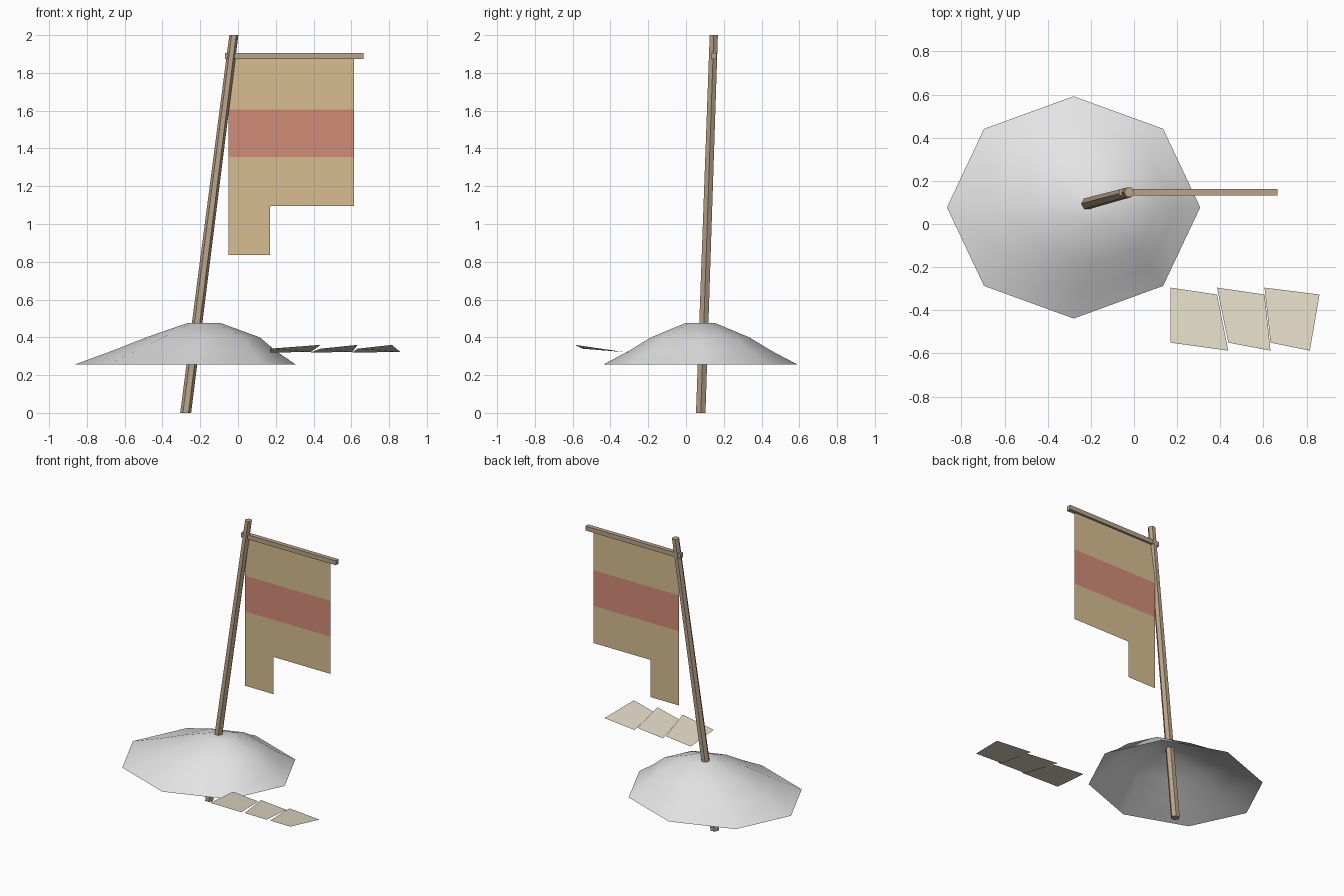
import bpy
import math
from mathutils import Vector

cube = bpy.data.objects.get("Cube")
if cube:
    bpy.data.objects.remove(cube, do_unlink=True)


def material(name, r, g, b):
    """Flat material from 0-255 display values, stored as linear."""
    col = [((c / 255 + 0.055) / 1.055) ** 2.4 for c in (r, g, b)] + [1]
    mat = bpy.data.materials.new(name)
    mat.use_nodes = True
    mat.diffuse_color = col
    mat.node_tree.nodes["Principled BSDF"].inputs["Base Color"].default_value = col
    return mat


snow = material("pale grey", 228, 228, 228)
wood = material("brown wood", 186, 164, 138)
cloth = material("tan cloth", 216, 190, 145)
red = material("faded red", 211, 140, 119)
scrap = material("pale linen", 226, 218, 198)


def build(name, verts, faces, *mats):
    mesh = bpy.data.meshes.new(name)
    mesh.from_pydata(verts, [], faces)
    for m in mats:
        mesh.materials.append(m)
    obj = bpy.data.objects.new(name, mesh)
    bpy.context.collection.objects.link(obj)
    return obj


def loft(name, rings, sides, mat, caps):
    """Join rings given as (centre, x radius, y radius)."""
    verts, faces = [], []
    for c, rx, ry in rings:
        for i in range(sides):
            a = math.tau * i / sides
            verts.append(Vector(c) + Vector((rx * math.cos(a), ry * math.sin(a), 0)))
    for k in range(len(rings) - 1):
        for i in range(sides):
            j = (i + 1) % sides
            a, b = k * sides, (k + 1) * sides
            faces.append((a + i, a + j, b + j, b + i))
    last = (len(rings) - 1) * sides
    faces.append(tuple(range(last, last + sides)))
    if caps:
        faces.append(tuple(reversed(range(sides))))
    return build(name, verts, faces, mat)


# Open-bottomed mound, leaning to one side
mound = loft("mound", [((-0.28, 0.077, 0.255), 0.587, 0.515),
                       ((-0.232, 0.075, 0.33), 0.43, 0.375),
                       ((-0.185, 0.075, 0.4), 0.3, 0.26),
                       ((-0.18, 0.075, 0.475), 0.09, 0.08)], 8, snow, False)
mound.data.polygons.foreach_set("use_smooth", [True] * len(mound.data.polygons))

# Leaning six-sided pole
loft("pole", [((-0.277, 0.078, 0), 0.029, 0.029),
              ((-0.022, 0.147, 2), 0.024, 0.025)], 6, wood, True)

# Crossbar
bpy.ops.mesh.primitive_cube_add(size=1, location=(0.298, 0.147, 1.89))
bar = bpy.context.object
bar.name = "crossbar"
bar.scale = (0.735, 0.031, 0.031)
bar.data.materials.append(wood)

# Hanging banner: three bands and a torn tail
verts, faces = [], []
for x0, x1, z0, z1 in [(-0.05, 0.615, 1.605, 1.88), (-0.05, 0.615, 1.355, 1.605),
                       (-0.05, 0.615, 1.095, 1.355), (-0.05, 0.17, 0.835, 1.095)]:
    n = len(verts)
    verts += [(x, 0.147, z) for x, z in ((x0, z0), (x1, z0), (x1, z1), (x0, z1))]
    faces.append((n, n + 1, n + 2, n + 3))
banner = build("banner", verts, faces, cloth, red)
banner.data.polygons[1].material_index = 1

# Fallen scrap: three tilted panels side by side
back = (0.17, 0.385, 0.605, 0.86)
front = (0.17, 0.437, 0.633, 0.815)
verts, faces = [], []
for i in range(3):
    n = len(verts)
    verts += [(front[i], -0.55, 0.34), (front[i + 1], -0.587, 0.36),
              (back[i + 1], -0.327, 0.322), (back[i], -0.295, 0.32)]
    faces.append((n, n + 1, n + 2, n + 3))
build("fallen_scrap", verts, faces, scrap)
